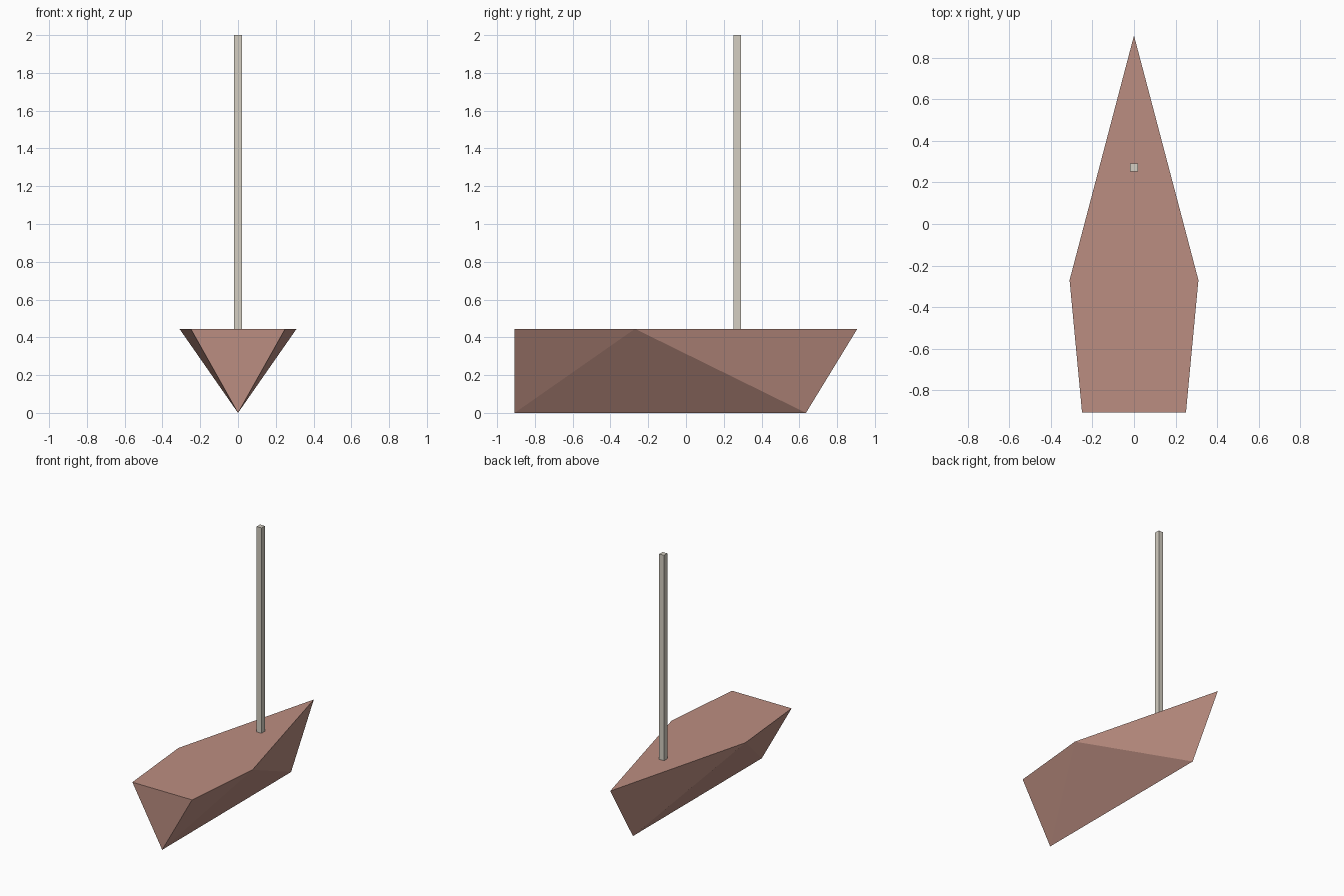
import bpy, bmesh

if "Cube" in bpy.data.objects:
    bpy.data.objects.remove(bpy.data.objects["Cube"])


def material(name, rgb):
    m = bpy.data.materials.new(name)
    m.diffuse_color = (*rgb, 1)
    m.use_nodes = True
    m.node_tree.nodes["Principled BSDF"].inputs["Base Color"].default_value = m.diffuse_color
    return m


def add_object(name, bm, mat):
    bmesh.ops.recalc_face_normals(bm, faces=bm.faces)
    mesh = bpy.data.meshes.new(name)
    bm.to_mesh(mesh)
    bm.free()
    mesh.materials.append(mat)
    obj = bpy.data.objects.new(name, mesh)
    bpy.context.collection.objects.link(obj)
    return obj


STERN, MID, BOW, KEEL_BOW = -0.907, -0.27, 0.907, 0.635
DECK, TOP = 0.445, 2.0

# Hull: flat deck over a V-shaped bottom, both sides built by mirroring x
bm = bmesh.new()
bow = bm.verts.new((0, BOW, DECK))
keel_aft = bm.verts.new((0, STERN, 0))
keel_fore = bm.verts.new((0, KEEL_BOW, 0))
corners = []
for s in (-1, 1):
    aft = bm.verts.new((s * 0.25, STERN, DECK))
    mid = bm.verts.new((s * 0.31, MID, DECK))
    bm.faces.new((aft, mid, keel_aft))
    bm.faces.new((mid, keel_fore, keel_aft))
    bm.faces.new((mid, bow, keel_fore))
    corners.append((aft, mid))
(aft_l, mid_l), (aft_r, mid_r) = corners
bm.faces.new((aft_l, aft_r, mid_r, bow, mid_l))  # deck
bm.faces.new((aft_l, keel_aft, aft_r))           # transom
add_object("hull", bm, material("hull_red_brown", (0.50, 0.27, 0.22)))

# Mast: square post standing on the deck
bm = bmesh.new()
bmesh.ops.create_cube(bm, size=1)
bmesh.ops.scale(bm, vec=(0.04, 0.04, TOP - DECK), verts=bm.verts)
bmesh.ops.translate(bm, vec=(0, 0.272, (TOP + DECK) / 2), verts=bm.verts)
add_object("mast", bm, material("mast_beige", (0.66, 0.62, 0.54)))
